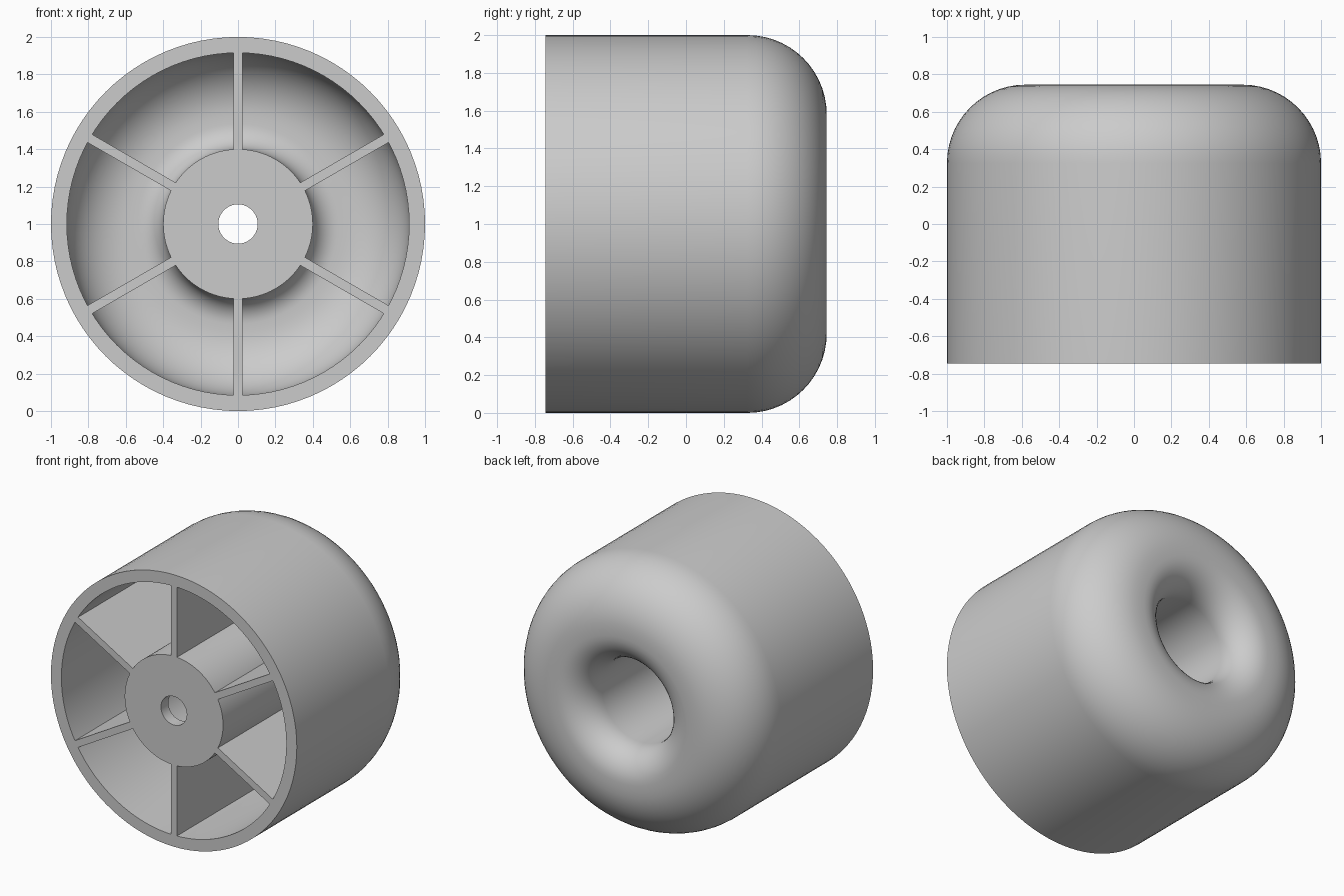
import bpy, bmesh
from math import sin, cos, pi, radians
from mathutils import Matrix

if "Cube" in bpy.data.objects:
    bpy.data.objects.remove(bpy.data.objects["Cube"])

FRONT, BACK = -0.745, 0.745
WALL = 0.085
LIP = (0.535, 0.525, 0.22)       # centre r, centre y, radius of the bore lip
CORNER = (0.58, 0.325, 0.42)     # the same for the outer back corner


def arc(spec, inset, a0, a1, n):
    r, y, rad = spec
    rad -= inset
    return [(r + rad * cos(a0 + (a1 - a0) * i / n),
             y + rad * sin(a0 + (a1 - a0) * i / n)) for i in range(n + 1)]


def skin(inset):
    # section line from the hub over the back to the outer wall
    return arc(LIP, inset, pi, pi / 2, 10) + arc(CORNER, inset, pi / 2, 0, 14)


def finish(bm, name):
    bmesh.ops.recalc_face_normals(bm, faces=bm.faces)
    me = bpy.data.meshes.new(name)
    bm.to_mesh(me)
    bm.free()
    ob = bpy.data.objects.new(name, me)
    bpy.context.collection.objects.link(ob)
    ob.location.z = 1
    bpy.ops.object.select_all(action='DESELECT')
    ob.select_set(True)
    bpy.context.view_layer.objects.active = ob
    bpy.ops.object.shade_smooth_by_angle(angle=radians(35))
    return ob


# Turned body: outer shell, rolled back, bore and capped hub in one section
section = ([(0.105, FRONT), (0.40, FRONT)] + skin(WALL)
           + [(0.915, FRONT), (1.0, FRONT)] + skin(0)[::-1]
           + [(0.315, FRONT + WALL), (0.105, FRONT + WALL)])
bm = bmesh.new()
verts = [bm.verts.new((r, y, 0)) for r, y in section]
edges = [bm.edges.new((verts[i], verts[(i + 1) % len(verts)]))
         for i in range(len(verts))]
bmesh.ops.spin(bm, geom=verts + edges, cent=(0, 0, 0), axis=(0, 1, 0),
               angle=2 * pi, steps=96, use_merge=True)
bmesh.ops.remove_doubles(bm, verts=bm.verts, dist=1e-5)
finish(bm, "wheel_body")

# Six radial ribs, cut to follow the inside of the shell
inset = WALL - 0.01
outline = [(0.39, FRONT)] + skin(inset) + [(0.925, FRONT)]
for k in range(6):
    bm = bmesh.new()
    face = bm.faces.new([bm.verts.new((r, y, -0.025)) for r, y in outline])
    ext = bmesh.ops.extrude_face_region(bm, geom=[face], use_keep_orig=True)
    top = [g for g in ext["geom"] if isinstance(g, bmesh.types.BMVert)]
    bmesh.ops.translate(bm, verts=top, vec=(0, 0, 0.05))
    bmesh.ops.rotate(bm, verts=bm.verts, cent=(0, 0, 0),
                     matrix=Matrix.Rotation(radians(30 + 60 * k), 3, 'Y'))
    finish(bm, f"rib_{k + 1}")
